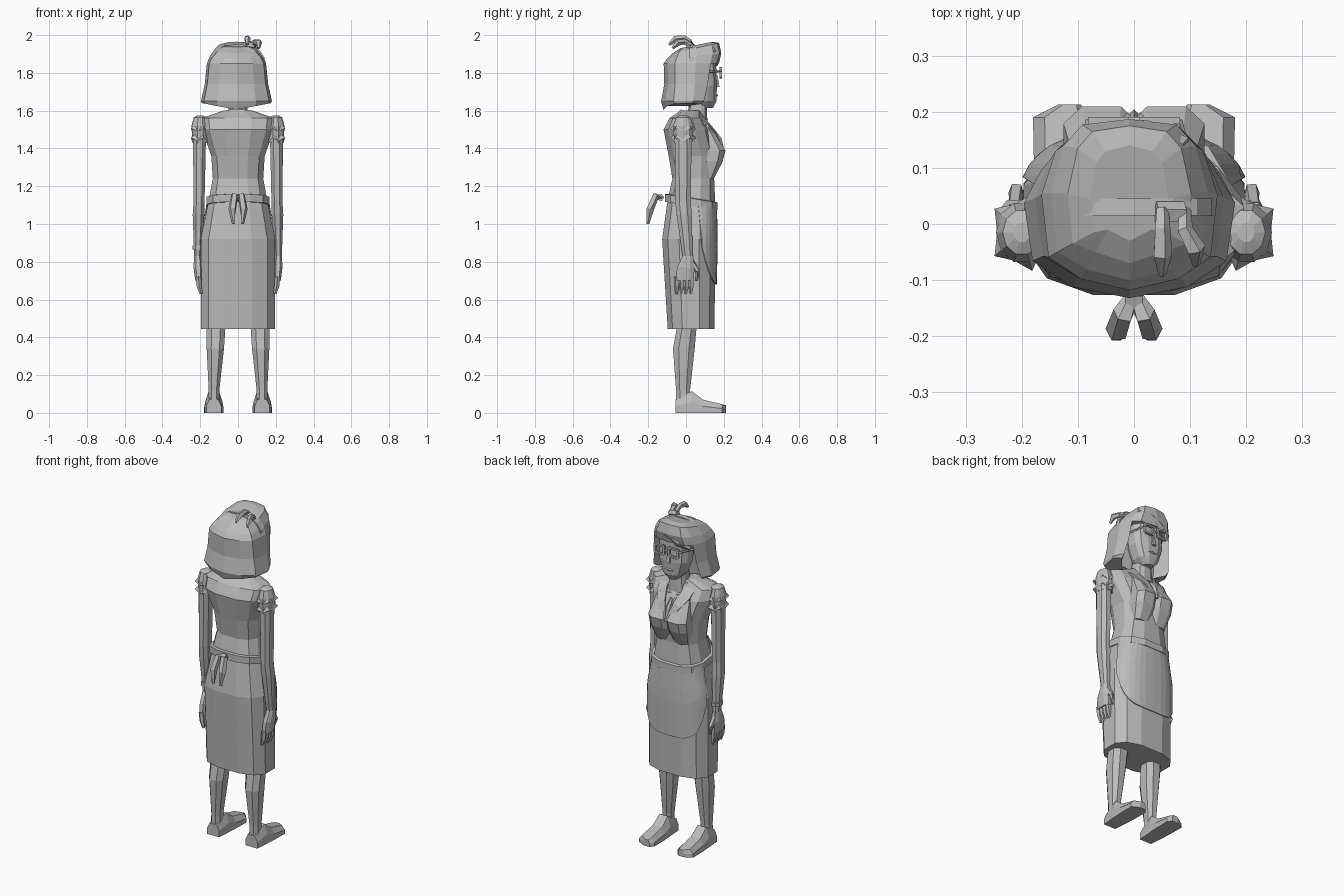
import bpy, bmesh
from math import sin, cos, pi, tau, copysign
from mathutils import Vector

if "Cube" in bpy.data.objects:
    bpy.data.objects.remove(bpy.data.objects["Cube"])

grey = bpy.data.materials.new("plain grey")
grey.use_nodes = True
grey.diffuse_color = (.5, .5, .5, 1)
grey.node_tree.nodes["Principled BSDF"].inputs["Base Color"].default_value = grey.diffuse_color


def loft(name, rings, mirror=False, caps=True, closed=True, thickness=0):
    """Skin a list of equally long point rings into one object."""
    bm = bmesh.new()
    rows = [[bm.verts.new(place) for place in ring] for ring in rings]
    count = len(rows[0])
    for lower, upper in zip(rows, rows[1:]):
        for i in range(count if closed else count - 1):
            j = (i + 1) % count
            bm.faces.new((lower[i], lower[j], upper[j], upper[i]))
    if caps:
        bm.faces.new(rows[0])
        bm.faces.new(rows[-1])
    bmesh.ops.recalc_face_normals(bm, faces=bm.faces)
    mesh = bpy.data.meshes.new(name)
    bm.to_mesh(mesh)
    bm.free()
    mesh.materials.append(grey)
    part = bpy.data.objects.new(name, mesh)
    bpy.context.collection.objects.link(part)
    if mirror:
        part.modifiers.new("Mirror", 'MIRROR')
    if thickness:
        part.modifiers.new("Thickness", 'SOLIDIFY').thickness = thickness


def signed_power(value, power):
    return copysign(abs(value) ** power, value)


def outline(angle, z, half, front, back, middle=0, power=.75, grow=0):
    """Point on a rounded-square outline reaching from back to front."""
    depth = (front - back) / 2 + grow
    return Vector((middle + (half + grow) * signed_power(cos(angle), power),
                   (front + back) / 2 + depth * signed_power(sin(angle), power), z))


def section(sides=12, tilt=0, **shape):
    points = [outline(tau * (i + .5) / sides, **shape) for i in range(sides)]
    return [p + Vector((0, 0, tilt * p.y)) for p in points]


def tube(name, path, radii, sides=5, mirror=False):
    """Tapered tube through a few points."""
    path = [Vector(p) for p in path]
    rings = []
    for i, centre in enumerate(path):
        ahead = path[min(i + 1, len(path) - 1)] - path[max(i - 1, 0)]
        turn = ahead.to_track_quat('Z', 'Y')
        corners = [Vector((cos(tau * k / sides), sin(tau * k / sides), 0)) for k in range(sides)]
        rings.append([centre + turn @ corner * radii[i] for corner in corners])
    loft(name, rings, mirror)


# Skirt
hem = dict(z=.445, half=.202, front=.153, back=-.1)
seat = dict(z=.92, half=.202, front=.162, back=-.13)
waist = dict(z=1.13, half=.158, front=.157, back=-.1)
loft("skirt", [section(**shape) for shape in (hem, seat, waist)])

# Bodice with wide shoulder yoke
loft("bodice", [section(**waist),
                section(z=1.24, half=.137, front=.152, back=-.075),
                section(z=1.36, half=.145, front=.165, back=-.095),
                section(z=1.5, half=.195, front=.13, back=-.122),
                section(z=1.56, half=.2, front=.09, back=-.09),
                section(z=1.6, half=.08, front=.08, back=-.03)])
breast = dict(middle=.058, sides=8)
loft("bust", [section(z=1.24, half=.05, front=.15, back=.08, **breast),
              section(z=1.33, half=.07, front=.197, back=.08, **breast),
              section(z=1.39, half=.072, front=.213, back=.08, **breast),
              section(z=1.52, half=.05, front=.13, back=.06, **breast)], mirror=True)


# Apron: shell that follows the skirt, with a rounded lower edge
def on_skirt(z, angle):
    lower, upper = (hem, seat) if z < seat["z"] else (seat, waist)
    share = (z - lower["z"]) / (upper["z"] - lower["z"])
    start, end = [outline(angle, grow=.006, **shape) for shape in (lower, upper)]
    return start.lerp(end, share)


columns, rows, apron_top, apron_drop = 16, 6, 1.11, .43
apron = []
for row in range(rows + 1):
    line = []
    for column in range(columns + 1):
        across = 2 * column / columns - 1
        drop = apron_drop * (1 - abs(across) ** 3) ** .6
        line.append(on_skirt(apron_top - drop * row / rows, pi / 2 + across * 1.4))
    apron.append(line)
loft("apron", apron, caps=False, closed=False, thickness=.006)

# Belt, leaning forward, with a bow at the back
girdle = dict(half=waist["half"], front=waist["front"], back=waist["back"], tilt=-.16)
loft("belt", [section(z=1.1, grow=.014, **girdle), section(z=1.14, grow=.014, **girdle),
              section(z=1.145, grow=-.01, **girdle)])
tube("bow_knot", [(side * .015, -.135, 1.14) for side in (-1, 1)], [.02, .02])
tube("bow_loop", [(.005, -.13, 1.14), (.018, -.16, 1.15), (.03, -.19, 1.08), (.025, -.2, 1)],
     [.012, .02, .021, .008], mirror=True)


# Puffed sleeves with ragged frills
def cuff(z, radius, spike=0):
    points = []
    for i in range(10):
        angle, out = tau * i / 10, spike * (i % 2)
        points.append(Vector((.2 + (radius + out) * cos(angle), -.015 + (radius + out) * 1.2 * sin(angle), z + out)))
    return points


loft("sleeve", [cuff(1.43, .042), cuff(1.52, .046), cuff(1.565, .034), cuff(1.575, .015)], mirror=True)
for top in (1.53, 1.48):
    loft("sleeve_frill", [cuff(top, .036), cuff(top - .04, .044, spike=.016)], mirror=True, caps=False)

# Arms, hands and bracelet
limb = dict(sides=8, power=.85)
loft("arm", [section(z=.82, half=.02, front=.038, back=-.018, middle=.213, **limb),
             section(z=1.05, half=.033, front=.033, back=-.053, middle=.209, **limb),
             section(z=1.12, half=.031, front=.028, back=-.06, middle=.206, **limb),
             section(z=1.47, half=.037, front=.033, back=-.063, middle=.204, **limb)], mirror=True)
loft("hand", [section(z=.7, half=.02, front=.045, back=-.06, middle=.208, **limb),
              section(z=.77, half=.026, front=.048, back=-.05, middle=.211, **limb),
              section(z=.83, half=.021, front=.04, back=-.02, middle=.213, **limb)], mirror=True)
for finger in range(4):
    y = -.05 + .026 * finger
    tube("finger", [(.21, y, .72), (.205, y, .67), (.195, y, .63)], [.015, .014, .008], mirror=True)
tube("thumb", [(.21, .03, .8), (.21, .06, .75), (.2, .055, .7)], [.015, .014, .007], mirror=True)
loft("bracelet", [section(z=z, half=.03, front=.045, back=-.03, middle=-.213, **limb) for z in (.865, .885)])

# Legs
loft("leg", [section(z=.05, half=.032, front=.028, back=-.055, middle=.128, **limb),
             section(z=.12, half=.03, front=.024, back=-.055, middle=.127, **limb),
             section(z=.34, half=.049, front=.05, back=-.073, middle=.12, **limb),
             section(z=.5, half=.056, front=.063, back=-.042, middle=.116, **limb)], mirror=True)


# Shoes: slices from heel to toe
def shoe_slice(y, half, height, middle=.128):
    corners = [(-1, 0), (1, 0), (1, .5), (.6, 1), (-.6, 1), (-1, .5)]
    return [Vector((middle + across * half, y, up * height)) for across, up in corners]


loft("shoe", [shoe_slice(y=-.055, half=.04, height=.07), shoe_slice(y=.03, half=.046, height=.115),
              shoe_slice(y=.09, half=.05, height=.07), shoe_slice(y=.19, half=.052, height=.046),
              shoe_slice(y=.213, half=.02, height=.04, middle=.115)], mirror=True)

# Neck, open collar and tie
loft("neck", [section(z=1.53, half=.06, front=.115, back=0), section(z=1.68, half=.045, front=.11, back=.02)])
loft("neck_band", [section(z=1.575, half=.1, front=.105, back=-.05, tilt=-.2),
                   section(z=1.6, half=.08, front=.095, back=-.03, tilt=-.2)])
inner_edge = [(.06, .05, 1.6), (.05, .11, 1.55), (.03, .16, 1.49), (.003, .195, 1.4)]
widths = [.055, .06, .045, .022]
loft("collar_lapel", [[Vector(p), Vector(p) + Vector((wide, wide / 5, -wide / 2))]
                      for p, wide in zip(inner_edge, widths)],
     mirror=True, caps=False, closed=False, thickness=.009)
tube("chest_tie", [(0, .14, 1.5), (0, .175, 1.45), (0, .195, 1.38)], [.008, .014, .01], sides=4)

# Face with nose and lips
loft("face", [section(z=1.615, half=.03, front=.145, back=.05),
              section(z=1.65, half=.065, front=.162, back=.03),
              section(z=1.73, half=.095, front=.166, back=.02),
              section(z=1.88, half=.1, front=.16, back=0)])
loft("nose", [section(z=1.725, half=.016, front=.182, back=.14, sides=4),
              section(z=1.79, half=.008, front=.17, back=.14, sides=4)])
tube("lips", [(-.03, .158, 1.68), (0, .164, 1.68), (.03, .158, 1.68)], [.003, .007, .003], sides=4)


# Square glasses
def lens_rim(scale, y):
    corners = [(-1, -.7), (-.7, -1), (.7, -1), (1, -.7), (1, 1), (-1, 1)]
    return [Vector((.046 + across * scale * 1.2, y, 1.8 + up * scale)) for across, up in corners]


outer, inner, rear, near = .03, .02, .178, .191
loft("glasses_frame", [lens_rim(outer, rear), lens_rim(outer, near), lens_rim(inner, near),
                       lens_rim(inner, rear), lens_rim(outer, rear)], mirror=True, caps=False)
tube("glasses_arm", [(.08, .185, 1.81), (.11, .07, 1.8)], [.006, .006], sides=4, mirror=True)
tube("glasses_bridge", [(side * .015, .185, 1.8) for side in (-1, 1)], [.006, .006], sides=4)


# Bobbed hair: levels with a notch that leaves the face free
def hair_level(z, half, back, temple, middle, tilt=0, flare=0):
    side = [(.55, back + .02), (.92, back / 2), (1, temple * .4), (.84, temple), (.6, middle - .01)]
    points = [(0, back)] + side + [(0, middle)] + [(-across, y) for across, y in reversed(side)]
    return [Vector((across * half - .008, y, z + tilt * y + flare * abs(across))) for across, y in points]


brow = dict(half=.157, back=-.118, temple=.13)
loft("hair", [hair_level(z=1.605, half=.183, back=-.12, temple=.075, middle=.025, flare=.035),
              hair_level(z=1.65, half=.188, back=-.132, temple=.095, middle=.03),
              hair_level(z=1.74, half=.168, back=-.115, temple=.115, middle=.045),
              hair_level(z=1.845, middle=.06, **brow),
              hair_level(z=1.85, middle=.172, **brow),
              hair_level(z=1.885, half=.14, back=-.1, temple=.14, middle=.187, tilt=.1),
              hair_level(z=1.92, half=.11, back=-.07, temple=.135, middle=.175, tilt=.22),
              hair_level(z=1.937, half=.07, back=-.03, temple=.11, middle=.14, tilt=.2)])
tube("swept_fringe", [(.09, .13, 1.92), (.02, .15, 1.9), (-.06, .145, 1.86), (-.11, .12, 1.82)],
     [.025, .036, .033, .012], sides=6)

# Headband arch with its tied ends
band = []
for step in range(9):
    angle = pi * step / 8
    x, z = .148 * signed_power(cos(angle), .8), 1.79 + .155 * signed_power(sin(angle), .6)
    band.append([Vector((x, y, z + rise)) for y, rise in ((.015, -.007), (.045, -.007), (.045, .007), (.015, .007))])
loft("headband", band)
tube("headband_knot", [(.04, .02, 1.955), (.09, .02, 1.945)], [.02, .02])
for x, drop, reach in ((.05, 0, 1), (.09, .02, .8)):
    tube("headband_tail", [(x, .025, 1.965 - drop), (x, -.01, 1.985 - drop),
                           (x + drop, -.055 * reach, 1.98 - drop), (x + drop, -.09 * reach, 1.95 - drop)],
         [.012, .015, .018, .007])
